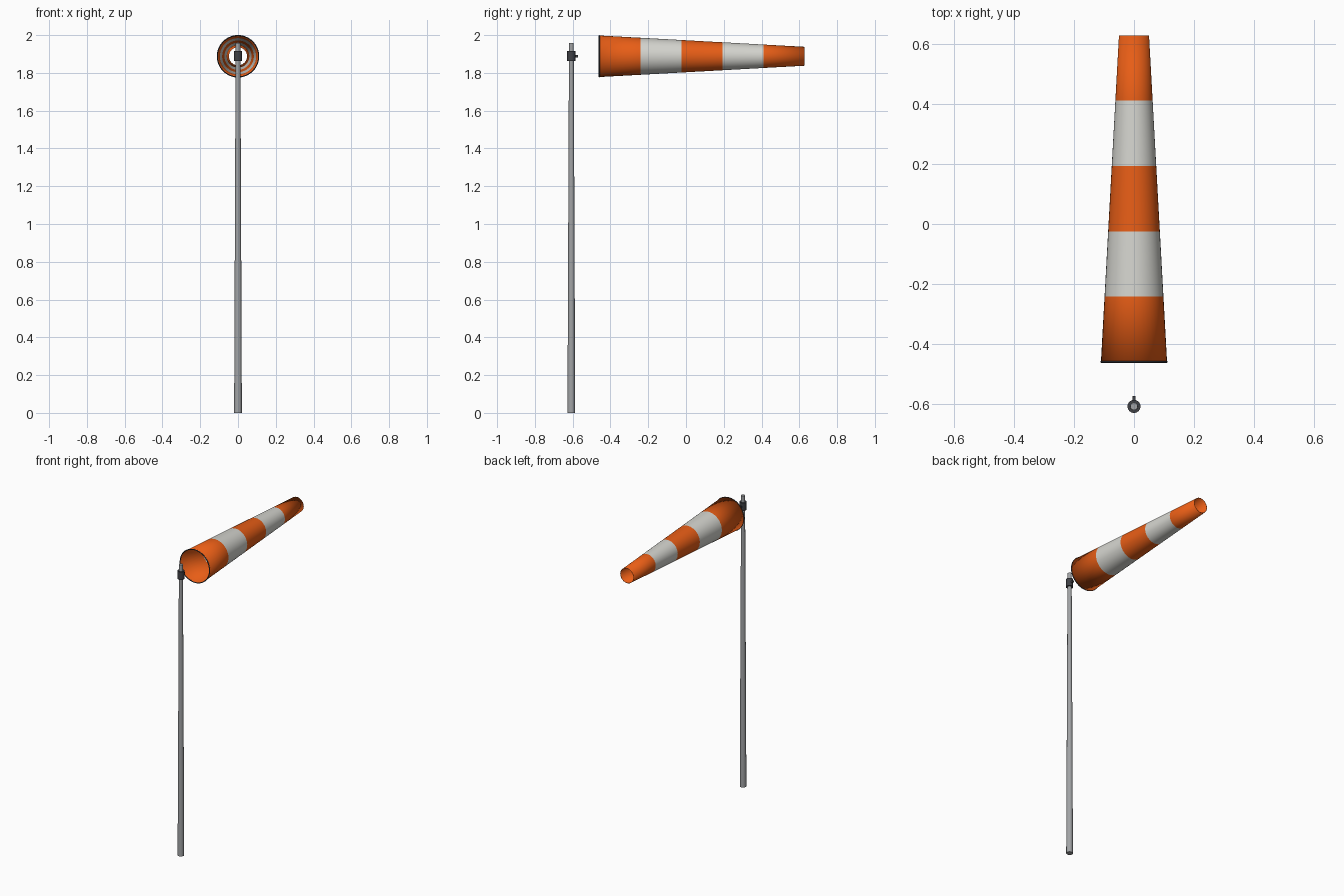
import bpy, math

if "Cube" in bpy.data.objects:
    bpy.data.objects.remove(bpy.data.objects["Cube"])

POLE_Y, AXIS_Z = -0.607, 1.888
SOCK_START, SOCK_END = -0.459, 0.628
R_MOUTH, R_TAIL, BANDS = 0.110, 0.050, 5


def material(name, rgb):
    m = bpy.data.materials.new(name)
    m.diffuse_color = (*rgb, 1)
    m.use_nodes = True
    m.node_tree.nodes["Principled BSDF"].inputs["Base Color"].default_value = m.diffuse_color
    return m


orange = material("orange_fabric", (0.80, 0.11, 0.008))
white = material("white_fabric", (0.66, 0.66, 0.62))
dark = material("dark_metal", (0.05, 0.052, 0.06))
steel = material("steel", (0.36, 0.37, 0.38))


def finish(name, mat, smooth=True):
    ob = bpy.context.object
    ob.name = name
    ob.data.materials.append(mat)
    if smooth:
        bpy.ops.object.shade_smooth_by_angle(angle=math.radians(40))
    return ob


def cone(name, mat, r1, r2, z1, z2, sides):
    bpy.ops.mesh.primitive_cone_add(vertices=sides, radius1=r1, radius2=r2, depth=z2 - z1,
                                    location=(0, POLE_Y, (z1 + z2) / 2))
    return finish(name, mat)


# Tapered pole and swivel collar
cone("pole", steel, 0.0205, 0.0125, 0, 1.957, 16)
cone("swivel_collar", dark, 0.022, 0.022, 1.862, 1.915, 16)

# Lug on the collar pointing towards the sock
bpy.ops.mesh.primitive_cube_add(size=1, location=(0, POLE_Y + 0.024, AXIS_Z))
bpy.context.object.scale = (0.010, 0.020, 0.012)
finish("collar_lug", dark, smooth=False)

# Wire hoop holding the mouth open
bpy.ops.mesh.primitive_torus_add(major_segments=40, minor_segments=8, major_radius=0.1095,
                                 minor_radius=0.003, location=(0, SOCK_START, AXIS_Z),
                                 rotation=(math.pi / 2, 0, 0))
finish("mouth_hoop", dark)

# Open striped sock: one ring per band edge, alternating colours
N = 40
verts, faces = [], []
for i in range(BANDS + 1):
    t = i / BANDS
    r = R_MOUTH + (R_TAIL - R_MOUTH) * t
    y = SOCK_START + (SOCK_END - SOCK_START) * t
    for k in range(N):
        a = 2 * math.pi * k / N
        verts.append((r * math.cos(a), y, AXIS_Z + r * math.sin(a)))
for i in range(BANDS):
    for k in range(N):
        j = (k + 1) % N
        faces.append((i * N + k, (i + 1) * N + k, (i + 1) * N + j, i * N + j))
mesh = bpy.data.meshes.new("wind_sock")
mesh.from_pydata(verts, [], faces)
sock = bpy.data.objects.new("wind_sock", mesh)
bpy.context.collection.objects.link(sock)
mesh.materials.append(orange)
mesh.materials.append(white)
for p in mesh.polygons:
    p.material_index = (p.index // N) % 2
    p.use_smooth = True

# Thin fabric thickness, inwards
solid = sock.modifiers.new("fabric_thickness", "SOLIDIFY")
solid.thickness = 0.002
solid.offset = -1
